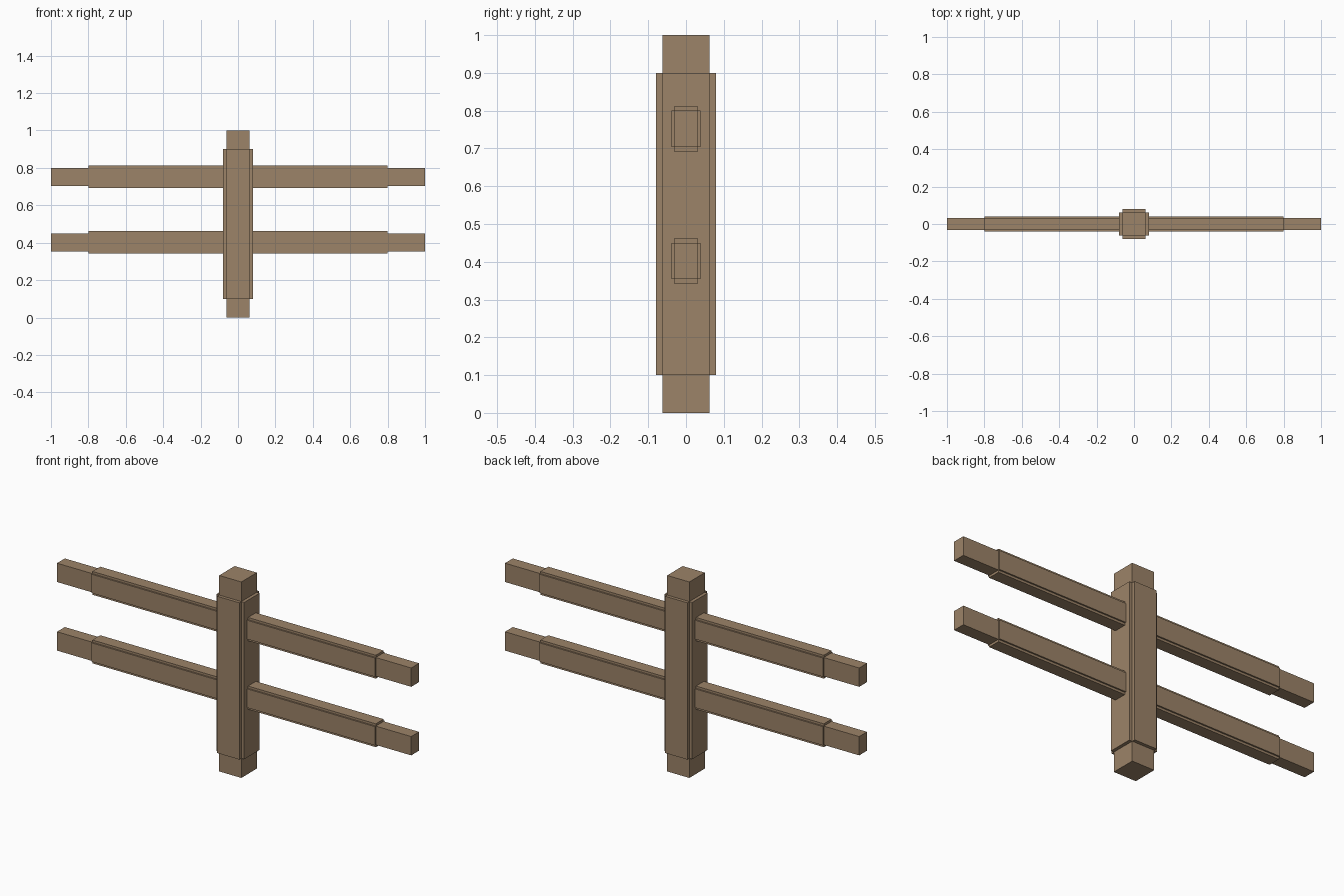
import bpy
import bmesh
from mathutils import Matrix, Vector
from math import pi

cube = bpy.data.objects.get("Cube")
if cube:
    bpy.data.objects.remove(cube)

wood = bpy.data.materials.new("brown_wood")
colour = (0.332, 0.227, 0.138, 1)
wood.use_nodes = True
wood.diffuse_color = colour
wood.node_tree.nodes["Principled BSDF"].inputs["Base Color"].default_value = colour


def extrude_profile(name, points, length, placement):
    """Prism along local z, centred on its own origin."""
    bm = bmesh.new()
    face = bm.faces.new([bm.verts.new((x, y, -length / 2)) for x, y in points])
    prism = bmesh.ops.extrude_face_region(bm, geom=[face], use_keep_orig=True)
    top = [v for v in prism["geom"] if isinstance(v, bmesh.types.BMVert)]
    bmesh.ops.translate(bm, verts=top, vec=(0, 0, length))
    bmesh.ops.recalc_face_normals(bm, faces=bm.faces)
    bm.transform(placement)
    mesh = bpy.data.meshes.new(name)
    bm.to_mesh(mesh)
    bm.free()
    mesh.materials.append(wood)
    bpy.context.collection.objects.link(bpy.data.objects.new(name, mesh))


def rectangle(a, b):
    return [(a, b), (-a, b), (-a, -b), (a, -b)]


def notched(a, b, da, db):
    """Rectangle with a raised strip on each side, leaving notched corners."""
    points = []
    for sx, sy in ((1, 1), (-1, 1), (-1, -1), (1, -1)):
        corner = [(sx * (a + da), sy * b), (sx * a, sy * b), (sx * a, sy * (b + db))]
        points += corner if sx * sy > 0 else corner[::-1]
    return points


def beam(name, a, b, da, db, core_length, sleeve_length, placement):
    extrude_profile(name + "_core", rectangle(a, b), core_length, placement)
    extrude_profile(name + "_raised_sides", notched(a, b, da, db), sleeve_length, placement)


# Upright post
beam("post", 0.0625, 0.0625, 0.0165, 0.0165, 1.0, 0.8,
     Matrix.Translation(Vector((0, 0, 0.5))))

# Two horizontal rails through the post
for name, height in (("lower_rail", 0.402), ("upper_rail", 0.752)):
    beam(name, 0.048, 0.0315, 0.0115, 0.0075, 2.0, 1.6,
         Matrix.Translation(Vector((0, 0, height))) @ Matrix.Rotation(pi / 2, 4, "Y"))
